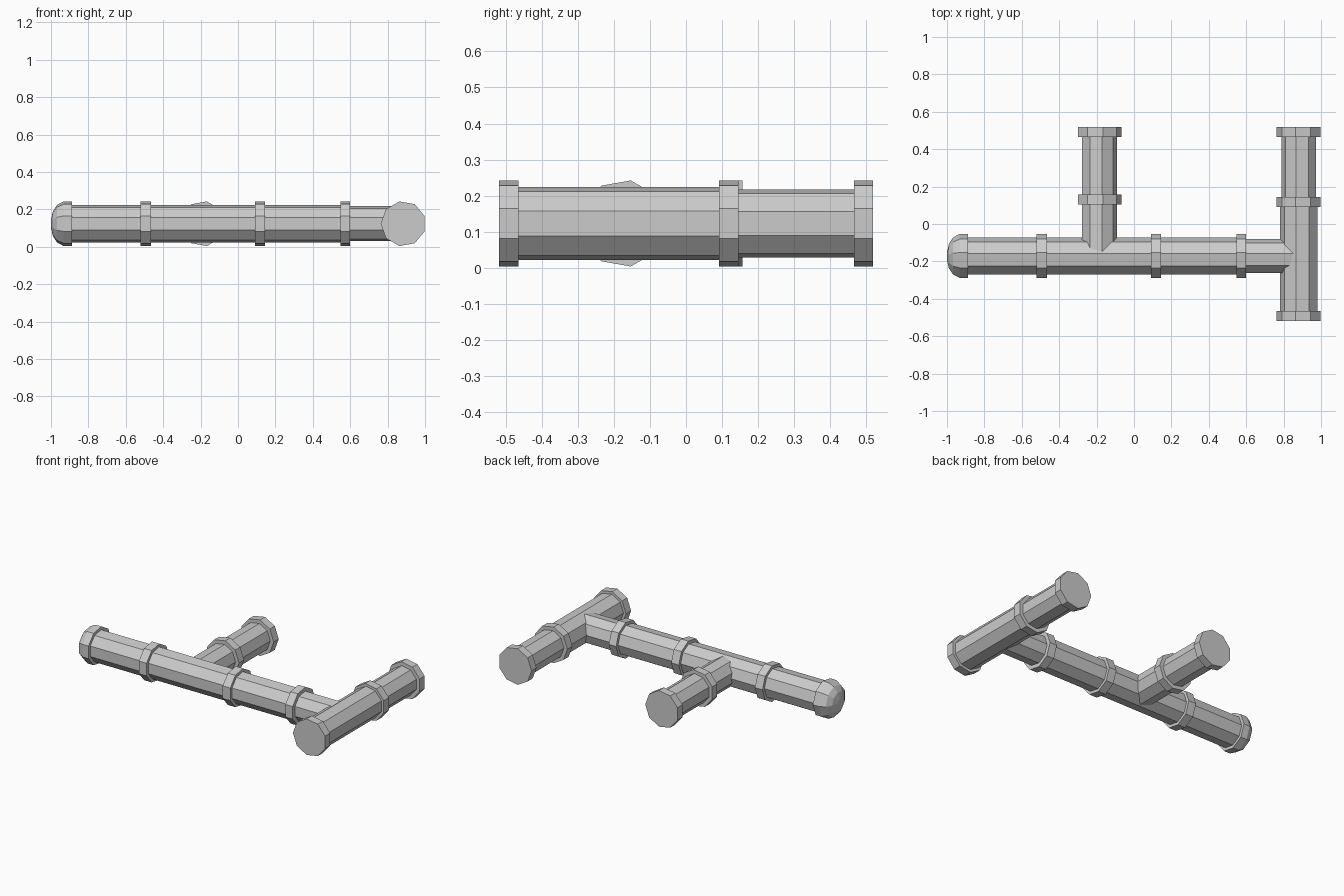
import bpy, bmesh
from math import sin, cos, radians
from mathutils import Vector

if "Cube" in bpy.data.objects:
    bpy.data.objects.remove(bpy.data.objects["Cube"])

SIDES = 9
UP = Vector((0, 0, 1))


def lathe(name, origin, axis, point_dir, profile):
    """Nine-sided turned part: profile = (distance along axis, radius);
    one corner of the section points along point_dir."""
    origin, axis, point_dir = Vector(origin), Vector(axis), Vector(point_dir)
    bm = bmesh.new()
    rings = []
    for d, r in profile:
        ring = []
        for i in range(SIDES):
            a = radians(360 / SIDES * i)
            ring.append(bm.verts.new(origin + axis * d + point_dir * (r * cos(a)) + UP * (r * sin(a))))
        rings.append(ring)
    for a, b in zip(rings, rings[1:]):
        for i in range(SIDES):
            j = (i + 1) % SIDES
            bm.faces.new((a[i], a[j], b[j], b[i]))
    bm.faces.new(rings[0])
    bm.faces.new(rings[-1])
    bmesh.ops.recalc_face_normals(bm, faces=bm.faces)
    mesh = bpy.data.meshes.new(name)
    bm.to_mesh(mesh)
    bm.free()
    obj = bpy.data.objects.new(name, mesh)
    bpy.context.collection.objects.link(obj)
    return obj


def run(prefix, origin, axis, point_dir, pipes, collars):
    """Straight run of pipe sections (start, end, radius) with collars (start, end)."""
    for n, (s, e, r) in enumerate(pipes, 1):
        lathe(f"{prefix}_pipe_{n}", origin, axis, point_dir, [(s, r), (e, r)])
    for n, (s, e) in enumerate(collars, 1):
        lathe(f"{prefix}_collar_{n}", origin, axis, point_dir, [(s, 0.121), (e, 0.121)])


ZC = 0.123

# Main run along x, thinner stub joining the cross pipe
main = ((0, -0.174, ZC), (1, 0, 0), (0, 1, 0))
run("main", *main,
    pipes=[(-0.92, 0.575, 0.101), (0.575, 0.88, 0.095)],
    collars=[(-0.52, -0.465), (0.09, 0.145), (0.547, 0.6)])

# Domed end cap
lathe("domed_cap", *main,
      [(-0.888, 0.121), (-0.932, 0.121), (-0.968, 0.102), (-0.99, 0.066), (-1.0, 0.022)])

# Middle branch along y
run("branch", (-0.187, 0, ZC), (0, 1, 0), (1, 0, 0),
    pipes=[(-0.174, 0.50, 0.096)],
    collars=[(0.105, 0.157), (0.466, 0.518)])

# Cross pipe at the right end, wider in front of its middle collar
run("cross", (0.884, 0, ZC), (0, 1, 0), (-1, 0, 0),
    pipes=[(-0.5, 0.12, 0.103), (0.12, 0.5, 0.096)],
    collars=[(-0.518, -0.465), (0.092, 0.145), (0.466, 0.518)])
